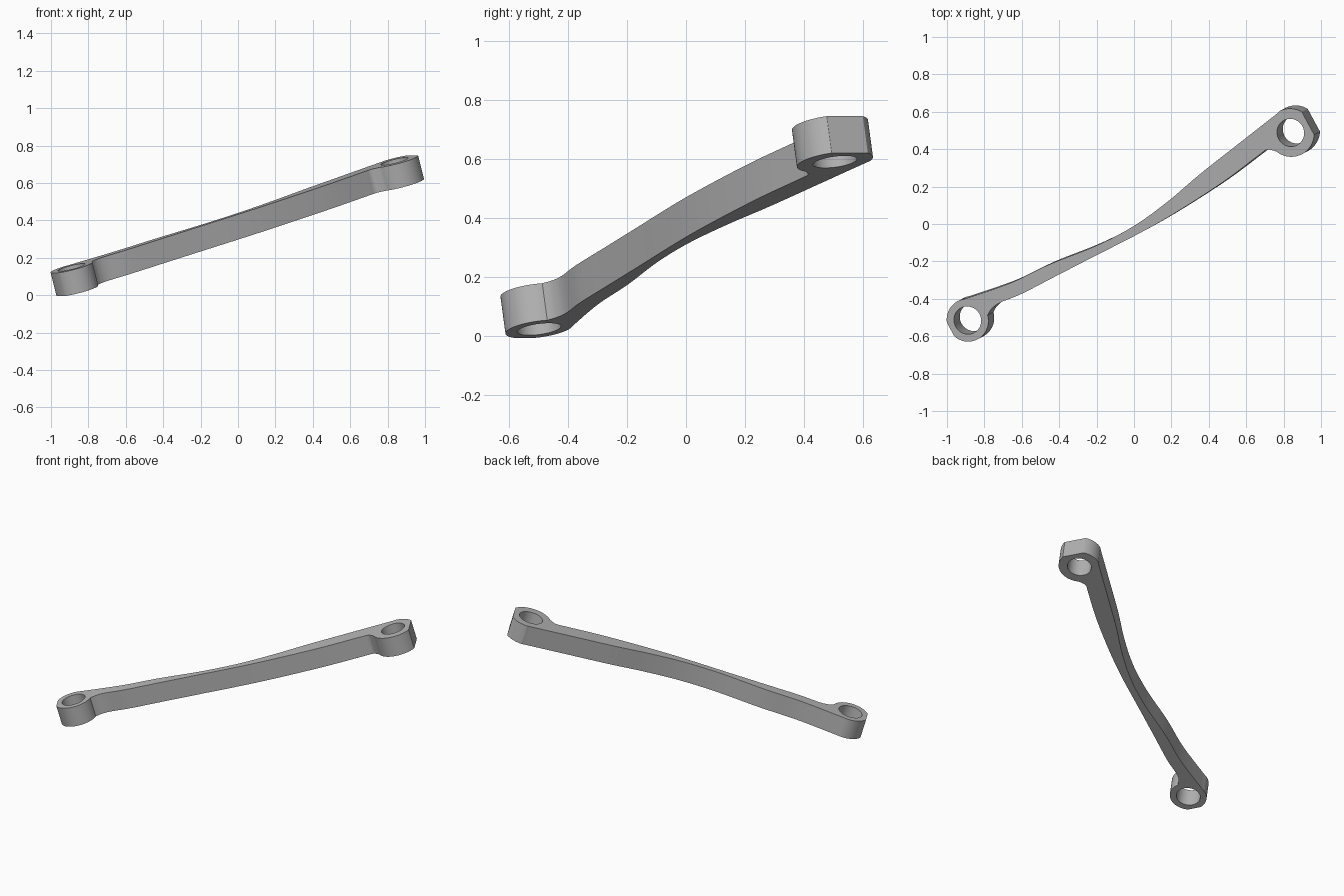
import bpy
from math import acos, atan2, cos, degrees, radians, sin
from mathutils import Vector

if "Cube" in bpy.data.objects:
    bpy.data.objects.remove(bpy.data.objects["Cube"])

# Sloped top plane of the link: z = HEIGHT + SX * x + SY * y
HEIGHT, SX, SY, THICK = 0.441, 0.25, 0.135, 0.13
normal = Vector((-SX, -SY, 1)).normalized()
turn = normal.to_track_quat('Z', 'Y')
turn = Vector((0, 0, 1)).rotation_difference(normal)
origin = Vector((0, 0, HEIGHT))
slope_angle = degrees(atan2(SY, SX))


def on_plane(x, y):
    """Plan position to flat coordinates inside the sloped plane."""
    p = turn.inverted() @ Vector((x, y, SX * x + SY * y))
    return p.xy


def arc(centre, radius, start, end, steps=24):
    angles = [radians(start + (end - start) * i / steps) for i in range(steps + 1)]
    return [centre + radius * Vector((cos(a), sin(a))) for a in angles]


def eye(centre, radius, flat, facing, start, end):
    """Outer arc of an eye, with its far end cut flat."""
    half = degrees(acos(flat / radius))
    return (arc(centre, radius, start, facing - half)
            + arc(centre, radius, facing + half, end))


def smooth_path(points, steps=8):
    """Catmull-Rom path, without its two end points."""
    pts = [points[0]] + points + [points[-1]]
    path = []
    for a, b, c, d in zip(pts, pts[1:], pts[2:], pts[3:]):
        for i in range(steps):
            t = i / steps
            path.append(0.5 * (2 * b + (c - a) * t + (2 * a - 5 * b + 4 * c - d) * t ** 2
                               + (3 * b - a - 3 * c + d) * t ** 3))
    return path[1:]


# Eyes at both ends
upper_eye = on_plane(0.837, 0.488)
lower_eye = on_plane(-0.89, -0.515)
upper_arc = eye(upper_eye, 0.13, 0.11, slope_angle, -128, 115)
lower_arc = eye(lower_eye, 0.115, 0.107, slope_angle + 180, 100, 375)

# Curved edges of the arm, thinnest in the middle
back = [(0.749, 0.578), (0.56, 0.43), (0.353, 0.267), (0.18, 0.12), (0, -0.01),
        (-0.2, -0.115), (-0.45, -0.215), (-0.66, -0.315)]
front = [(-0.76, -0.452), (-0.715, -0.42), (-0.6, -0.373), (-0.42, -0.28), (-0.236, -0.185),
         (0.12, 0.0), (0.448, 0.205), (0.66, 0.362), (0.705, 0.395), (0.735, 0.395)]
back_edge = smooth_path([upper_arc[-1]] + [on_plane(*p) for p in back] + [lower_arc[0]])
front_edge = smooth_path([lower_arc[-1]] + [on_plane(*p) for p in front] + [upper_arc[0]])

# Flat profile with two round holes, extruded to thickness
curve = bpy.data.curves.new("link_arm", 'CURVE')
curve.dimensions = '2D'
curve.fill_mode = 'BOTH'
curve.extrude = THICK / 2
loops = [upper_arc + back_edge + lower_arc + front_edge,
         arc(upper_eye, 0.075, 0, 352.5, 47), arc(lower_eye, 0.075, 0, 352.5, 47)]
for loop in loops:
    spline = curve.splines.new('POLY')
    spline.points.add(len(loop) - 1)
    for point, p in zip(spline.points, loop):
        point.co = (p.x, p.y, 0, 1)
    spline.use_cyclic_u = True

link = bpy.data.objects.new("link_arm", curve)
bpy.context.collection.objects.link(link)
link.rotation_mode = 'QUATERNION'
link.rotation_quaternion = turn
link.location = origin - normal * THICK / 2

# Turn into a clean mesh
bpy.ops.object.select_all(action='DESELECT')
link.select_set(True)
bpy.context.view_layer.objects.active = link
bpy.ops.object.convert(target='MESH')
link = bpy.context.object
bpy.ops.object.mode_set(mode='EDIT')
bpy.ops.mesh.select_all(action='SELECT')
bpy.ops.mesh.remove_doubles(threshold=0.0001)
bpy.ops.mesh.normals_make_consistent(inside=False)
bpy.ops.object.mode_set(mode='OBJECT')
bpy.ops.object.shade_smooth_by_angle(angle=radians(25))

# Plain grey metal
grey = bpy.data.materials.new("grey_metal")
grey.use_nodes = True
colour = (0.45, 0.45, 0.45, 1)
grey.diffuse_color = colour
grey.node_tree.nodes["Principled BSDF"].inputs["Base Color"].default_value = colour
link.data.materials.clear()
link.data.materials.append(grey)
